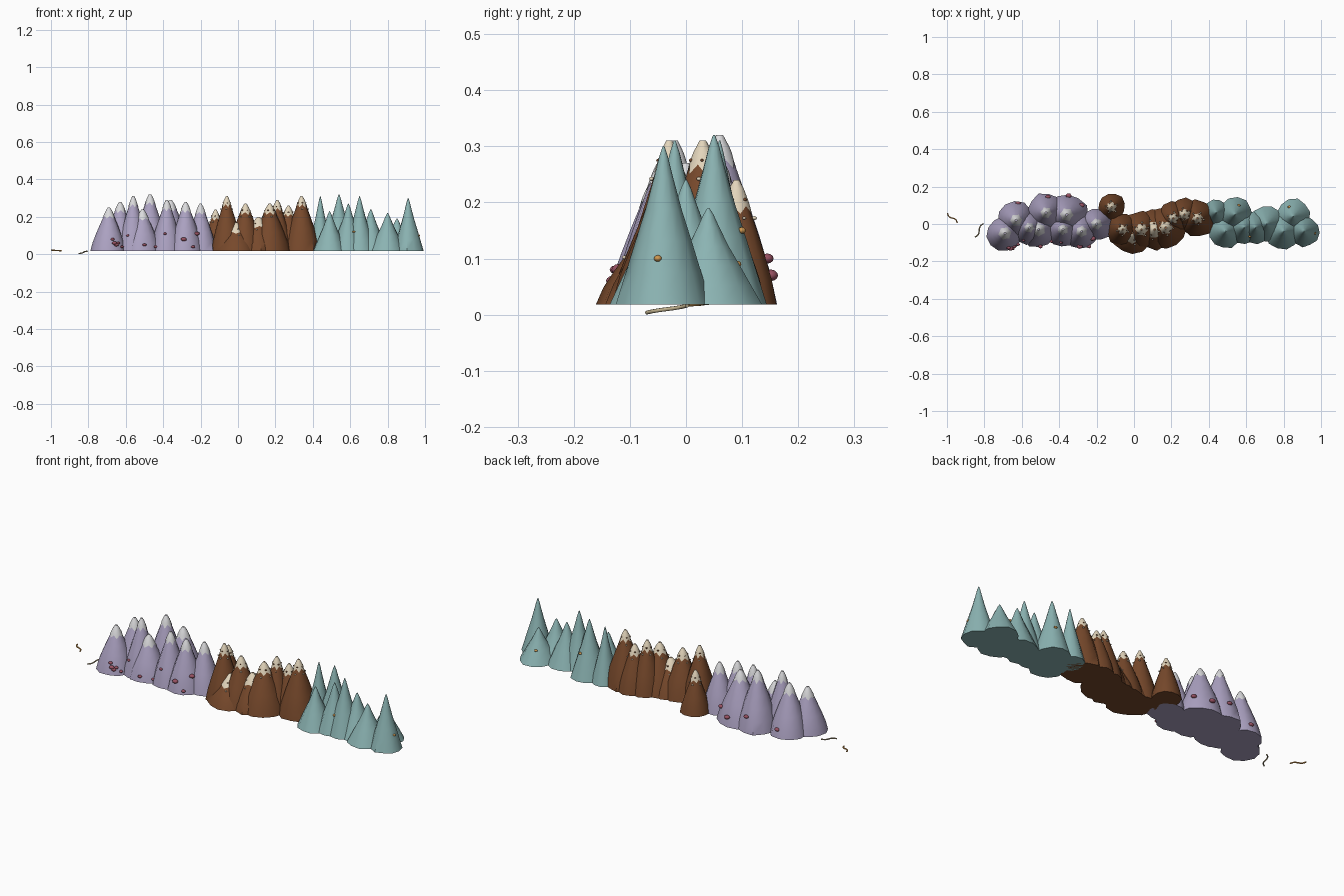
import bpy, bmesh, math, random
from mathutils import Vector

random.seed(4)
if "Cube" in bpy.data.objects:
    bpy.data.objects.remove(bpy.data.objects["Cube"], do_unlink=True)

BASE = 0.018
U = 0.01  # hill tables are in hundredths


def material(name, *rgb):
    lin = [(c / 255) ** 2.2 for c in rgb] + [1]
    m = bpy.data.materials.new(name)
    m.use_nodes = True
    m.diffuse_color = lin
    m.node_tree.nodes["Principled BSDF"].inputs["Base Color"].default_value = lin
    return m


lilac = material("lilac rock", 170, 160, 192)
brown = material("brown rock", 118, 74, 47)
teal = material("teal rock", 138, 178, 177)
snow = material("snow", 218, 218, 220)
cream = material("cream snow", 226, 212, 186)
plum = material("plum pebble", 150, 82, 98)
amber = material("amber pebble", 205, 150, 80)
sand = material("sand", 190, 175, 140)

BROAD = [(0, 1), (.2, .88), (.4, .7), (.6, .5), (.8, .29), (.93, .14), (1, .04)]
SLIM = [(0, 1), (.2, .8), (.4, .6), (.6, .39), (.8, .21), (.93, .1), (1, .02)]


def width(profile, t):
    for (a, ra), (b, rb) in zip(profile, profile[1:]):
        if t <= b:
            return ra + (rb - ra) * (t - a) / (b - a)
    return 0


def finish(name, bm, mat, angle=45):
    bmesh.ops.recalc_face_normals(bm, faces=bm.faces)
    me = bpy.data.meshes.new(name)
    bm.to_mesh(me)
    bm.free()
    me.materials.append(mat)
    ob = bpy.data.objects.new(name, me)
    bpy.context.collection.objects.link(ob)
    bpy.ops.object.select_all(action='DESELECT')
    ob.select_set(True)
    bpy.context.view_layer.objects.active = ob
    bpy.ops.object.shade_smooth_by_angle(angle=math.radians(angle))
    return ob


def loft(bm, rings):
    """Skin a stack of rings and close both ends."""
    loops = [[bm.verts.new(p) for p in ring] for ring in rings]
    n = len(loops[0])
    for lo, hi in zip(loops, loops[1:]):
        for i in range(n):
            j = (i + 1) % n
            bm.faces.new((lo[i], lo[j], hi[j], hi[i]))
    bm.faces.new(loops[0])
    bm.faces.new(loops[-1])


def range_of_hills(name, hills, rock, profile, cap=None):
    body, caps = bmesh.new(), bmesh.new()
    sides = 12
    for hx, hy, top, rad in hills:
        x, y, r, h = hx * U, hy * U, rad * U, top * U - BASE
        wobble = [random.uniform(.92, 1.05) for _ in range(sides)]
        turn = random.random()

        def ring(t, grow=0, zigzag=0):
            pts = []
            for i in range(sides):
                tt = t + (zigzag if i % 2 else 0)
                a = turn + math.tau * i / sides
                w = 1 + (wobble[i] - 1) * (1 - tt)
                d = r * width(profile, tt) * w + grow
                pts.append((x + d * math.cos(a), y + d * math.sin(a), BASE + h * tt))
            return pts

        loft(body, [ring(t) for t, _ in profile])
        if cap:
            # snow cap with a jagged lower edge
            low = 1 - .06 / h
            loft(caps, [ring(low, .0015, .06), ring(low + .09, .003),
                        ring(.93, .003), ring(1, .002)])
    finish(name + "_hills", body, rock)
    if cap:
        finish(name + "_snow_caps", caps, cap)
    else:
        caps.free()


def surface(hills, profile, x, z, side):
    """Outermost point of the hills at a given x and z; side -1 is the front."""
    best = None
    for hx, hy, top, rad in hills:
        t = (z - BASE) / (top * U - BASE)
        if t > 1:
            continue
        r, dx = rad * U * width(profile, t), x - hx * U
        if abs(dx) < r:
            y = hy * U + side * math.sqrt(r * r - dx * dx)
            if best is None or y * side > best * side:
                best = y
    return None if best is None else Vector((x, best, z))


def pebbles(name, points, mat, size):
    bm = bmesh.new()
    for p in points:
        if p is None:
            continue
        new = bmesh.ops.create_icosphere(bm, subdivisions=2, radius=size * random.uniform(.7, 1.2))
        bmesh.ops.scale(bm, vec=(1.2, 1, .8), verts=new["verts"])
        bmesh.ops.translate(bm, vec=p, verts=new["verts"])
    finish(name, bm, mat, 60)


lilac_hills = [(-69, -5, 25, 9.7), (-63, 2, 28, 10), (-56, -2, 31, 9),
               (-51, -3, 24, 10), (-47, 6, 32, 10.5), (-36, 5, 29, 11.5),
               (-38, -3, 29, 9), (-28, -4, 28, 9.5), (-20, 0, 27, 9)]
brown_hills = [(-12, 9, 24, 7.5), (-6, -3, 31, 9), (-1, -5, 17, 11),
               (4, -3, 27, 10), (11, -3, 20, 11), (17, -2, 27, 11),
               (21, 3, 29, 9), (27, 5, 26, 9), (34, 3, 31, 10)]
teal_hills = [(44, 6, 31, 7), (49, -4, 23, 9), (54, 5, 32, 9.5),
              (59, -2, 27, 9), (65, -2, 31, 8.5), (71, 0, 24, 9.5),
              (80, -4, 22, 10), (85, 4, 19, 9.5), (91, -4, 30, 8.2)]

range_of_hills("lilac", lilac_hills, lilac, BROAD, snow)
range_of_hills("brown", brown_hills, brown, BROAD, cream)
range_of_hills("teal", teal_hills, teal, SLIM)

# plum pebbles low on the lilac slopes, front and back
front = [(-67, 8), (-65, 5), (-64, 6), (-62, 4), (-59, 10), (-50, 5), (-44, 4),
         (-39, 11), (-29, 8), (-24, 4), (-22, 11), (-66, 6)]
back = [(-62, 6), (-46, 10), (-35, 7), (-28, 9)]
spots = [surface(lilac_hills, BROAD, a * U, b * U, -1) for a, b in front]
spots += [surface(lilac_hills, BROAD, a * U, b * U, 1) for a, b in back]
pebbles("plum_pebbles", spots, plum, .011)

# amber pebbles on the teal slopes
spots = [surface(teal_hills, SLIM, a * U, b * U, s) for a, b, s in
         [(56, 15, 1), (62, 12, -1), (83, 9, 1)]]
pebbles("amber_pebbles", spots + [Vector((.965, -.05, .1))], amber, .007)

# brown flecks on the cream caps, cream flecks just below them
for label, mat, drop in (("brown_flecks", brown, .035), ("cream_flecks", cream, .068)):
    flecks = []
    for hx, hy, top, rad in brown_hills:
        z = top * U - drop
        r = rad * U * width(BROAD, (z - BASE) / (top * U - BASE)) + .002
        for i in range(5):
            a = math.tau * i / 5 + drop * hx
            flecks.append(Vector((hx * U + r * math.cos(a), hy * U + r * math.sin(a), z)))
    pebbles(label, flecks, mat, .004)


def worm(name, start, end, mat):
    """Thin wavy tube lying between two points."""
    a, b = Vector(start), Vector(end)
    side = (b - a).cross(Vector((0, 0, 1))).normalized()
    cu = bpy.data.curves.new(name, 'CURVE')
    cu.dimensions = '3D'
    cu.bevel_depth, cu.bevel_resolution, cu.use_fill_caps = .0035, 2, True
    sp = cu.splines.new('POLY')
    n = 16
    sp.points.add(n)
    for i, pt in enumerate(sp.points):
        t = i / n
        pt.co = (*(a.lerp(b, t) + side * .007 * math.sin(math.tau * t)), 1)
    cu.materials.append(mat)
    bpy.context.collection.objects.link(bpy.data.objects.new(name, cu))


worm("amber_worm", (-.997, .058, .022), (-.945, .005, .018), amber)
worm("sand_worm", (-.805, .002, .016), (-.85, -.07, .0035), sand)
